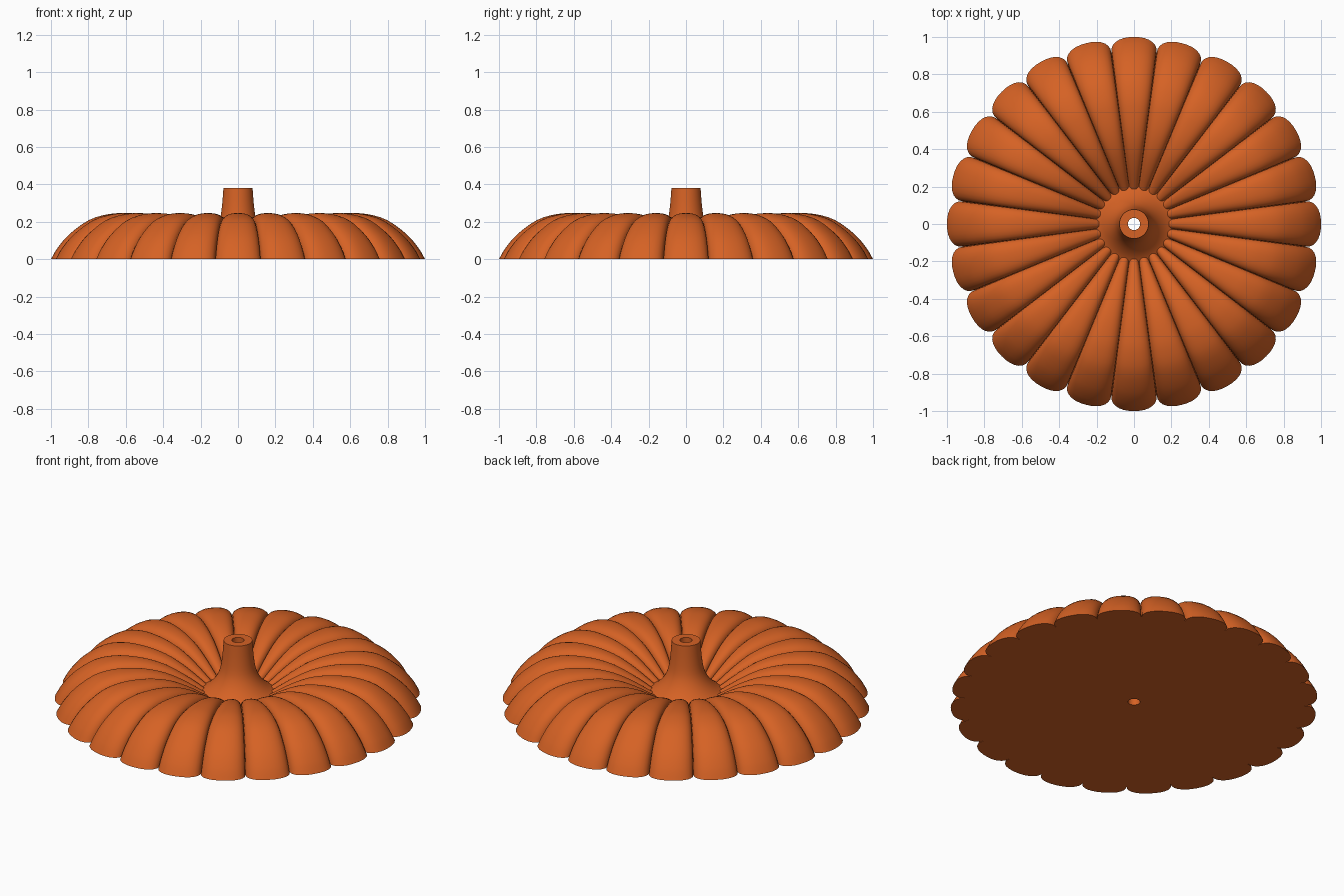
import bpy, bmesh, math
from mathutils import Vector

if "Cube" in bpy.data.objects:
    bpy.data.objects.remove(bpy.data.objects["Cube"])

LOBES = 24
HOLE = 0.033

orange = bpy.data.materials.new("burnt orange")
orange.diffuse_color = (0.67, 0.122, 0.018, 1)
orange.use_nodes = True
orange.node_tree.nodes["Principled BSDF"].inputs["Base Color"].default_value = orange.diffuse_color


def smooth_path(pts, steps=3):
    """Catmull-Rom curve through (radius, height) points."""
    p = [Vector(q) for q in pts]
    p = [2 * p[0] - p[1]] + p + [2 * p[-1] - p[-2]]
    out = []
    for i in range(1, len(p) - 2):
        a, b, c, d = p[i - 1:i + 3]
        for k in range(steps):
            t = k / steps
            out.append(0.5 * (2 * b + (c - a) * t + (2 * a - 5 * b + 4 * c - d) * t * t
                              + (3 * b - a - 3 * c + d) * t ** 3))
    return out + [p[-2]]


def ring(bm, pts):
    return [bm.verts.new(q) for q in pts]


def bridge(bm, a, b):
    n = len(a)
    for i in range(n):
        j = (i + 1) % n
        bm.faces.new((a[i], a[j], b[j], b[i]))


def finish(bm, name):
    bmesh.ops.recalc_face_normals(bm, faces=bm.faces)
    me = bpy.data.meshes.new(name)
    bm.to_mesh(me)
    bm.free()
    me.materials.append(orange)
    ob = bpy.data.objects.new(name, me)
    bpy.context.collection.objects.link(ob)
    bpy.ops.object.select_all(action='DESELECT')
    ob.select_set(True)
    bpy.context.view_layer.objects.active = ob
    bpy.ops.object.shade_smooth_by_angle(angle=math.radians(38))
    return ob


# Ribbed body: each rib blends from a crest profile to a groove profile
crest = smooth_path([(1, 0), (.965, .06), (.9, .135), (.795, .21), (.69, .241), (.6, .246),
                     (.5, .237), (.4, .21), (.3, .16), (.2, .095), (.12, .04)])
groove = smooth_path([(.92, 0), (.885, .05), (.83, .11), (.745, .168), (.67, .19), (.6, .195),
                      (.5, .185), (.4, .158), (.3, .11), (.2, .05), (.12, .01)])
HALF = 7
section = []                                   # (angle, groove weight) around the body
for lobe in range(LOBES):
    for k in range(-HALF, HALF):
        t = math.sin(k / HALF * math.pi / 2)   # denser towards the grooves
        w = 1 - max(0, 1 - abs(t) ** 2.4) ** (1 / 2.4)
        section.append(((lobe + t / 2) * 2 * math.pi / LOBES, w))

bm = bmesh.new()
rings = []
for c, g in zip(crest, groove):
    pts = []
    for ang, w in section:
        r, z = c.lerp(g, w)
        pts.append((r * math.cos(ang), r * math.sin(ang), z))
    rings.append(ring(bm, pts))
for a, b in zip(rings, rings[1:]):
    bridge(bm, a, b)
# flat underside with the centre hole
inner = ring(bm, [(HOLE * math.cos(a), HOLE * math.sin(a), 0) for a, w in section])
bridge(bm, rings[0], inner)
finish(bm, "ribbed_body")

# Flared hollow stem
flare = smooth_path([(.078, .38), (.085, .29), (.096, .215), (.115, .165), (.145, .122),
                     (.185, .086), (.24, .055)])
profile = [Vector((HOLE, 0)), Vector((HOLE, .38))] + flare
bm = bmesh.new()
N = 64
rings = [ring(bm, [(r * math.cos(2 * math.pi * i / N), r * math.sin(2 * math.pi * i / N), z)
                   for i in range(N)]) for r, z in profile]
for a, b in zip(rings, rings[1:]):
    bridge(bm, a, b)
stem = finish(bm, "flared_stem")
# the open shell must face outwards on the visible side
me = stem.data
top = max(me.polygons, key=lambda p: p.center.z)
if top.normal.z < 0:
    me.flip_normals()
